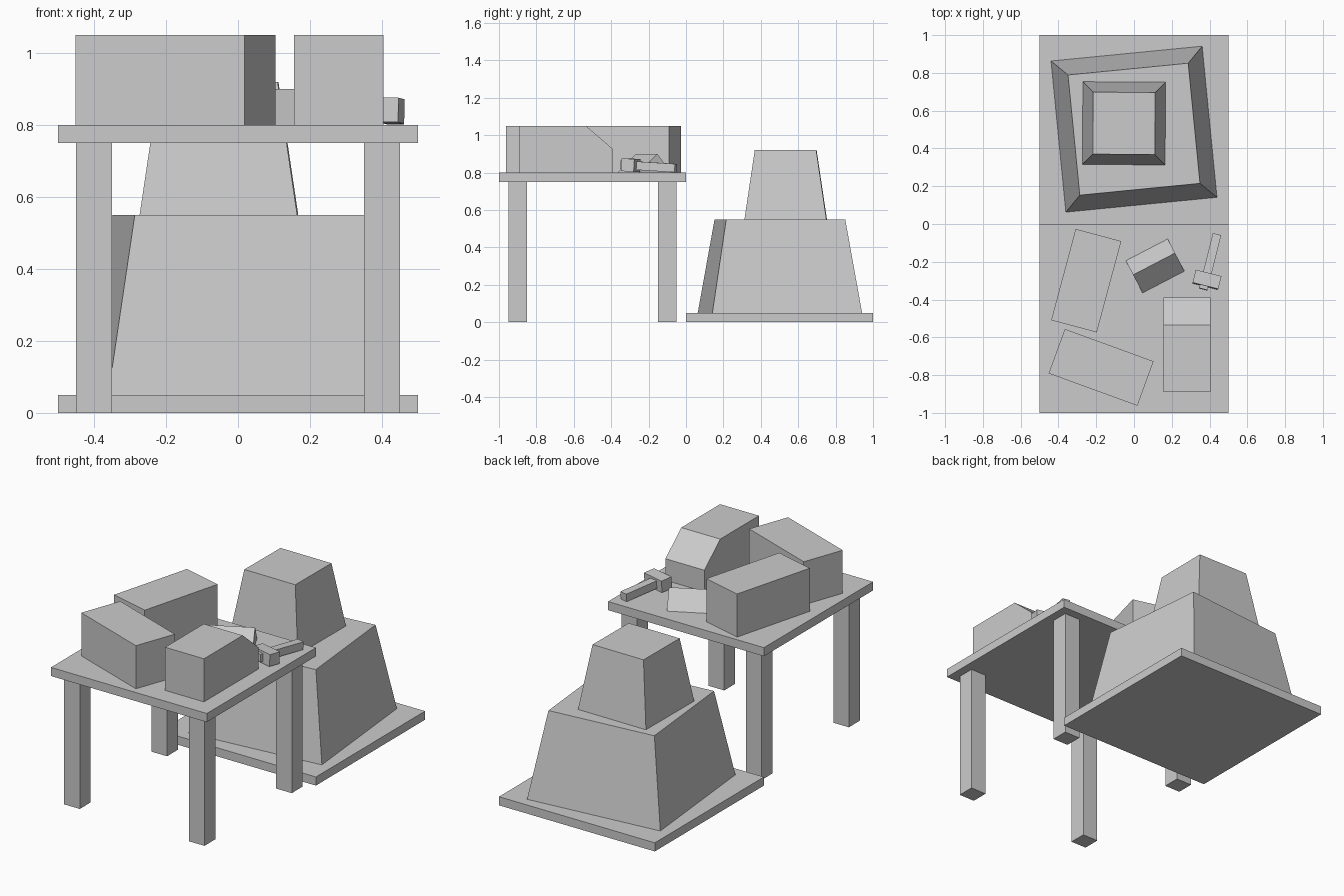
import bpy, bmesh
from math import radians

if "Cube" in bpy.data.objects:
    bpy.data.objects.remove(bpy.data.objects["Cube"])


def finish(name, bm, loc, rot):
    bmesh.ops.recalc_face_normals(bm, faces=bm.faces)
    mesh = bpy.data.meshes.new(name)
    bm.to_mesh(mesh)
    bm.free()
    ob = bpy.data.objects.new(name, mesh)
    ob.location = loc
    ob.rotation_euler = [radians(a) for a in rot]
    bpy.context.collection.objects.link(ob)
    return ob


def box(name, loc, size, rot=(0, 0, 0), taper=1.0):
    """Box centred on loc; taper scales the upper face."""
    bm = bmesh.new()
    bmesh.ops.create_cube(bm, size=1)
    for v in bm.verts:
        k = taper if v.co.z > 0 else 1
        v.co = (v.co.x * size[0] * k, v.co.y * size[1] * k, v.co.z * size[2])
    return finish(name, bm, loc, rot)


def prism(name, profile, width, loc, turn=0):
    """Extrude a (y, z) profile along x, centred on loc."""
    bm = bmesh.new()
    face = bm.faces.new([bm.verts.new((-width / 2, y, z)) for y, z in profile])
    ext = bmesh.ops.extrude_face_region(bm, geom=[face])
    moved = [g for g in ext["geom"] if isinstance(g, bmesh.types.BMVert)]
    bmesh.ops.translate(bm, verts=moved, vec=(width, 0, 0))
    return finish(name, bm, loc, (0, 0, turn))


# Table
box("table_top", (0, -0.5, 0.775), (1, 1, 0.05))
for side, x in (("left", -0.4), ("right", 0.4)):
    for end, y in (("front", -0.9), ("back", -0.1)):
        box(f"{end}_{side}_leg", (x, y, 0.375), (0.1, 0.1, 0.75))

# Stepped mound on its floor slab
box("floor_slab", (0, 0.5, 0.025), (1, 1, 0.05))
box("lower_mound", (0, 0.502, 0.3), (0.804, 0.804, 0.5), (0, 0, 5.6), 0.795)
box("upper_mound", (-0.053, 0.533, 0.735), (0.438, 0.438, 0.37), (0, 0, -0.4), 0.75)

# Crates on the table
box("back_crate", (-0.253, -0.3, 0.925), (0.25, 0.5, 0.25), (0, 0, -15))
box("front_crate", (-0.174, -0.759, 0.925), (0.5, 0.25, 0.25), (0, 0, -20))
prism("chamfered_crate",
      [(-0.25, 0), (0.25, 0), (0.25, 0.125), (0.105, 0.25), (-0.25, 0.25)],
      0.25, (0.28, -0.64, 0.8))

# Small ridged wedge
prism("wedge", [(-0.096, 0), (0.096, 0), (0.012, 0.1)], 0.25, (0.112, -0.222, 0.8), 27.5)

# Hammer
box("hammer_handle", (0.403, -0.2, 0.833), (0.046, 0.3, 0.045), (-3.5, 0, -14))
box("hammer_head", (0.386, -0.295, 0.84), (0.14, 0.07, 0.068), (-3.5, 0, -14))
